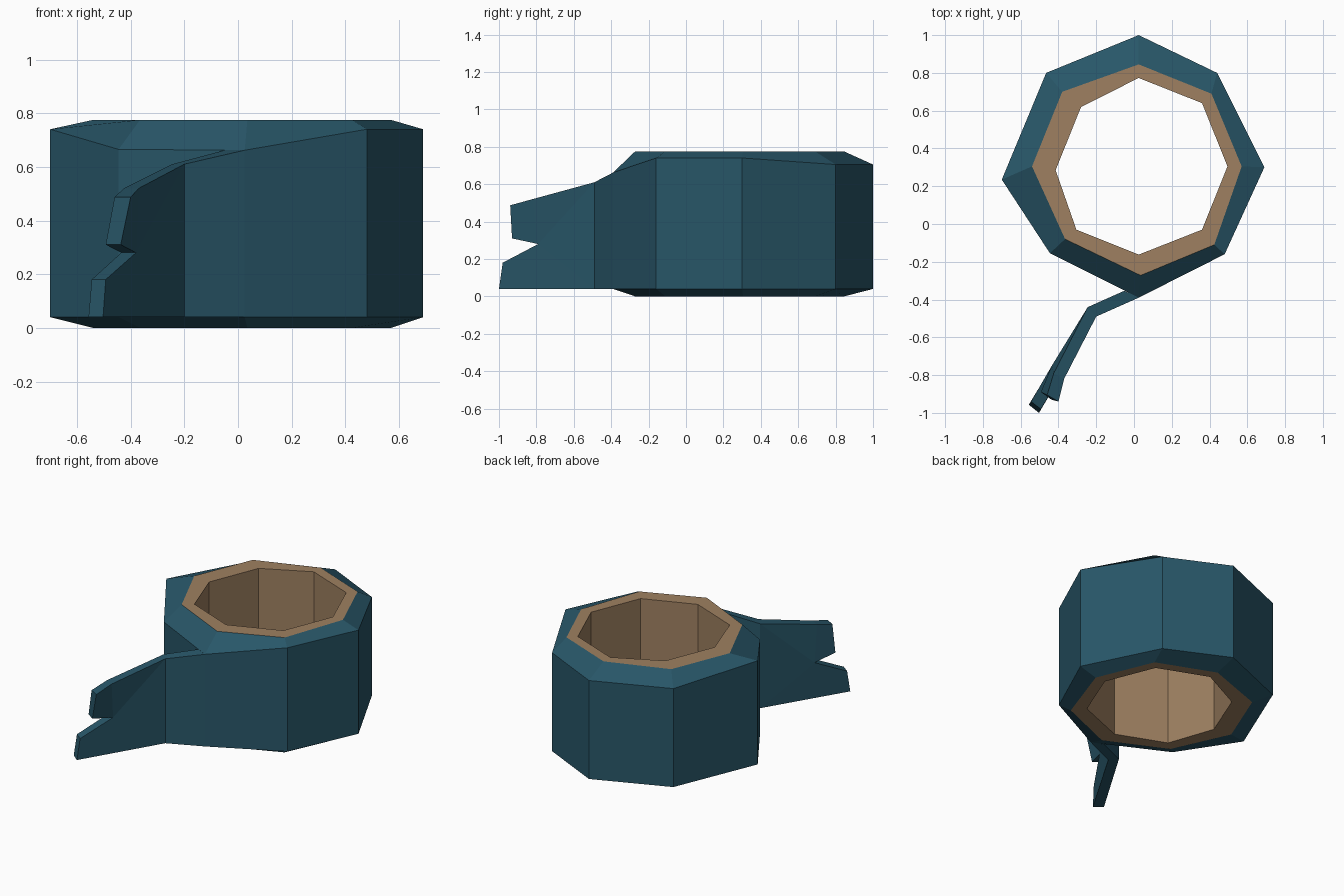
import bpy
import bmesh

if "Cube" in bpy.data.objects:
    bpy.data.objects.remove(bpy.data.objects["Cube"])


def material(name, rgb):
    m = bpy.data.materials.new(name)
    m.diffuse_color = (*rgb, 1)
    m.use_nodes = True
    m.node_tree.nodes["Principled BSDF"].inputs["Base Color"].default_value = m.diffuse_color
    return m


BLUE = material("dark_teal", (0.0212, 0.0931, 0.1384))
BROWN = material("warm_brown", (0.342, 0.216, 0.119))


def build(name, verts, faces, mat):
    bm = bmesh.new()
    vs = [bm.verts.new(v) for v in verts]
    for f in faces:
        bm.faces.new([vs[i] for i in f])
    mesh = bpy.data.meshes.new(name)
    bm.to_mesh(mesh)
    bm.free()
    mesh.materials.append(mat)
    ob = bpy.data.objects.new(name, mesh)
    bpy.context.collection.objects.link(ob)
    return ob


def loft(name, loops, mat, closed=False):
    """Skin a list of counter-clockwise loops, listed from bottom outwards and up."""
    n = len(loops[0])
    verts = [v for loop in loops for v in loop]
    faces = []
    for k in range(len(loops) - (0 if closed else 1)):
        a, b = k * n, (k + 1) % len(loops) * n
        for i in range(n):
            j = (i + 1) % n
            faces.append((a + i, a + j, b + j, b + i))
    return build(name, verts, faces, mat)


def at(loop, z):
    return [(x, y, z) for x, y in loop]


# Octagon outlines, counter-clockwise from the front corner
outer = [(0.025, -0.39), (0.48, -0.16), (0.69, 0.30), (0.44, 0.80),
         (0.025, 1.0), (-0.465, 0.80), (-0.70, 0.235), (-0.445, -0.155)]
outer_top_z = [0.662, 0.74, 0.74, 0.705, 0.705, 0.705, 0.74, 0.665]
rim = [(0.035, -0.272), (0.425, -0.11), (0.57, 0.305), (0.41, 0.69),
       (0.025, 0.845), (-0.38, 0.70), (-0.54, 0.305), (-0.365, -0.08)]
hole = [(0.025, -0.162), (0.36, -0.03), (0.495, 0.305), (0.36, 0.64),
        (0.025, 0.773), (-0.28, 0.62), (-0.415, 0.285), (-0.305, -0.03)]
TOP = 0.775

# Outer band with bevelled top and bottom
loft("outer_band", [at(rim, 0), at(outer, 0.04),
                    [(x, y, z) for (x, y), z in zip(outer, outer_top_z)],
                    at(rim, TOP)], BLUE)

# Lining: top rim, hole wall and bottom rim
loft("lining", [at(rim, TOP), at(hole, TOP), at(hole, 0), at(rim, 0)], BROWN)

# Forked loose end: front outline and matching back outline
front = [(0.025, -0.39, 0.662), (-0.20, -0.49, 0.61), (-0.37, -0.82, 0.52),
         (-0.40, -0.94, 0.487), (-0.437, -0.93, 0.31), (-0.38, -0.79, 0.28),
         (-0.493, -0.98, 0.18), (-0.503, -1.0, 0.04), (-0.20, -0.49, 0.04),
         (0.025, -0.39, 0.04)]
back_xy = [(-0.05, -0.353), (-0.245, -0.44), (-0.425, -0.79), (-0.46, -0.905),
           (-0.493, -0.89), (-0.435, -0.75), (-0.545, -0.94), (-0.557, -0.957),
           (-0.245, -0.44), (-0.05, -0.353)]
back = [(x, y, p[2]) for (x, y), p in zip(back_xy, front)]
n = len(front)
patches = [(0, 1, 8, 9), (1, 2, 5), (2, 3, 4, 5), (1, 5, 8), (5, 6, 7, 8)]
faces = patches + [tuple(n + i for i in reversed(f)) for f in patches]
faces += [(i + 1, i, n + i, n + i + 1) for i in range(n - 1)]
build("forked_tail", front + back, faces, BLUE)

# Make every part's normals consistent
for ob in bpy.context.collection.objects:
    if ob.name == "forked_tail":
        bm = bmesh.new()
        bm.from_mesh(ob.data)
        bmesh.ops.recalc_face_normals(bm, faces=bm.faces)
        bm.to_mesh(ob.data)
        bm.free()
